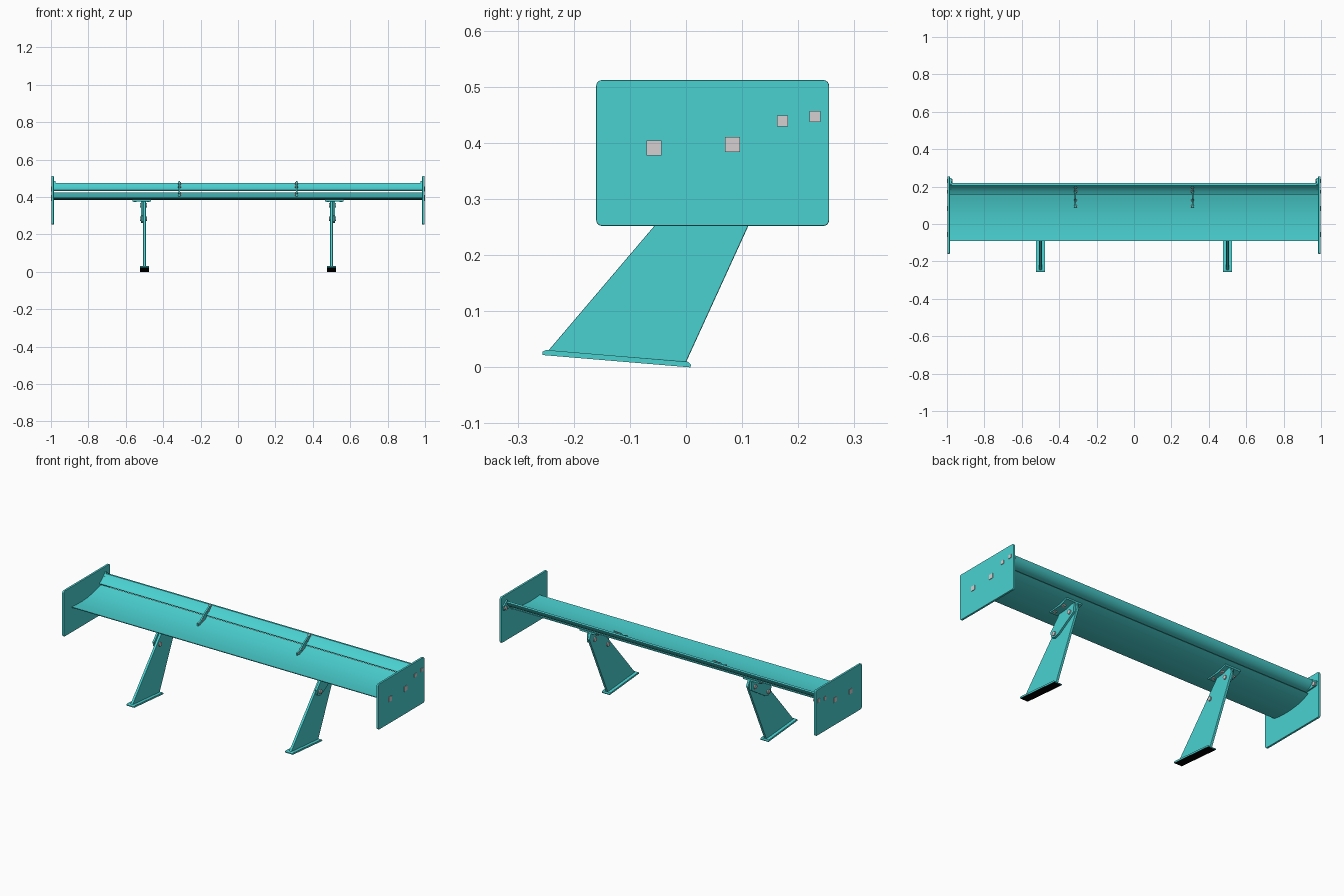
import bpy
import math

cube = bpy.data.objects.get("Cube")
if cube:
    bpy.data.objects.remove(cube, do_unlink=True)


def material(name, color, rough=0.5):
    m = bpy.data.materials.new(name)
    m.use_nodes = True
    m.diffuse_color = color
    bsdf = m.node_tree.nodes["Principled BSDF"]
    bsdf.inputs["Base Color"].default_value = color
    bsdf.inputs["Roughness"].default_value = rough
    return m


teal = material("teal_paint", (0.07, 0.64, 0.64, 1))
steel = material("light_steel", (0.66, 0.63, 0.64, 1))
black = material("black_rubber", (0.0, 0.0, 0.0, 1))


def extrude(name, profile, x0, x1, mat=teal, bevel=0, smooth=False):
    """Extrude a (y, z) outline along x."""
    n = len(profile)
    verts = [(x, y, z) for x in (x0, x1) for y, z in profile]
    faces = [tuple(range(n)), tuple(range(2 * n - 1, n - 1, -1))]
    faces += [(i, i + n, (i + 1) % n + n, (i + 1) % n) for i in range(n)]
    mesh = bpy.data.meshes.new(name)
    mesh.from_pydata(verts, [], faces)
    mesh.materials.append(mat)
    obj = bpy.data.objects.new(name, mesh)
    bpy.context.collection.objects.link(obj)
    bpy.ops.object.select_all(action="DESELECT")
    obj.select_set(True)
    bpy.context.view_layer.objects.active = obj
    bpy.ops.object.mode_set(mode="EDIT")
    bpy.ops.mesh.select_all(action="SELECT")
    bpy.ops.mesh.normals_make_consistent(inside=False)
    bpy.ops.object.mode_set(mode="OBJECT")
    if bevel:
        mod = obj.modifiers.new("edge_bevel", "BEVEL")
        mod.width = bevel
        mod.segments = 2
    if smooth:
        bpy.ops.object.shade_smooth_by_angle(angle=math.radians(35))
    return obj


def disc(y, z, r, sides=12, turn=0.0):
    """Regular outline around (y, z)."""
    angles = [turn + math.tau * i / sides for i in range(sides)]
    return [(y + r * math.cos(a), z + r * math.sin(a)) for a in angles]


def rounded_box(y0, y1, z0, z1, r, steps=4):
    """Rectangle outline with rounded corners."""
    pts = []
    corners = [(y1 - r, z1 - r), (y0 + r, z1 - r), (y0 + r, z0 + r), (y1 - r, z0 + r)]
    for k, (cy, cz) in enumerate(corners):
        for i in range(steps + 1):
            a = math.pi / 2 * (k + i / steps)
            pts.append((cy + r * math.cos(a), cz + r * math.sin(a)))
    return pts


# Main wing with a concave top
main_profile = [(-.09, .397), (-.05, .394), (0, .393), (.05, .396), (.09, .402),
                (.135, .412), (.172, .424), (.174, .420), (.14, .404), (.1, .393),
                (.05, .386), (0, .384), (-.05, .386), (-.088, .392)]
extrude("main_wing", main_profile, -.985, .985, smooth=True)

# Steep upper flap, leaving a slot above the main wing
flap_profile = [(.158, .436), (.175, .445), (.19, .457), (.205, .476), (.219, .474),
                (.212, .458), (.195, .442), (.175, .433), (.16, .432)]
extrude("upper_flap", flap_profile, -.985, .985, smooth=True)

for side, s in (("left", 1), ("right", -1)):
    # End plate with its fixings
    extrude(side + "_end_plate", rounded_box(-.16, .255, .252, .512, .01),
            s * .985, s * .997, bevel=.002)
    for i, (y, z, r) in enumerate([(-.057, .391, .019), (.083, .397, .019),
                                   (.172, .439, .014), (.23, .447, .014)]):
        extrude(f"{side}_plate_bolt_{i}", disc(y, z, r, 4, math.pi / 4),
                s * .996, s * 1.0, steel)

    # Flap tilt bracket inside the end plate
    extrude(side + "_flap_bracket", [(.165, .432), (.24, .435), (.245, .46), (.21, .485), (.2, .47)],
            s * .977, s * .986)
    extrude(side + "_flap_bracket_nut", disc(.23, .447, .011), s * .97, s * .978, steel)

    # Slot spacer joining the wing and the flap
    spacer = [(.085, .4), (.12, .408), (.15, .418), (.18, .446), (.204, .474),
              (.2, .485), (.165, .462), (.14, .448), (.115, .424), (.085, .415)]
    extrude(side + "_slot_spacer", spacer, s * .309, s * .317)
    for i, (y, z) in enumerate([(.095, .41), (.125, .421), (.172, .455), (.193, .474)]):
        extrude(f"{side}_spacer_bolt_{i}", disc(y, z, .006, 8), s * .305, s * .321, steel)

    # Leaning support strut
    strut = [(-.247, .028), (0, .009), (.165, .37), (.15, .402), (.1, .388), (.054, .382)]
    extrude(side + "_strut", strut, s * .493, s * .507, bevel=.002)

    # Adjustment bracket on the outer face of the strut
    bracket = [(-.03, .3), (-.022, .27), (0, .26), (.03, .27), (.15, .345),
               (.152, .395), (.1, .388), (.04, .38)]
    extrude(side + "_strut_bracket", bracket, s * .507, s * .518)
    for i, (y, z) in enumerate([(0, .283), (.118, .355)]):
        extrude(f"{side}_bracket_bolt_{i}", disc(y, z, .012), s * .487, s * .524, steel)

    # Flange under the wing
    flange = [(.02, .377), (.1, .382), (.152, .399), (.152, .408), (.1, .393), (.02, .386)]
    extrude(side + "_wing_flange", flange, s * .465, s * .565)
    for x in (.48, .55):
        for y, z in ((.045, .377), (.11, .383)):
            extrude(side + "_flange_bolt", [(y - .008, z - .003), (y + .008, z - .003),
                                            (y + .008, z + .005), (y - .008, z + .005)],
                    s * (x - .008), s * (x + .008), steel)

    # Sloping foot with a black underside
    foot = extrude(side + "_foot", [(-.256, .022), (.008, 0), (.009, .005), (.003, .01),
                                    (-.249, .031), (-.256, .028)], s * .475, s * .525)
    foot.data.materials.append(black)
    for face in foot.data.polygons:
        if face.normal.z < -.7:
            face.material_index = 1
